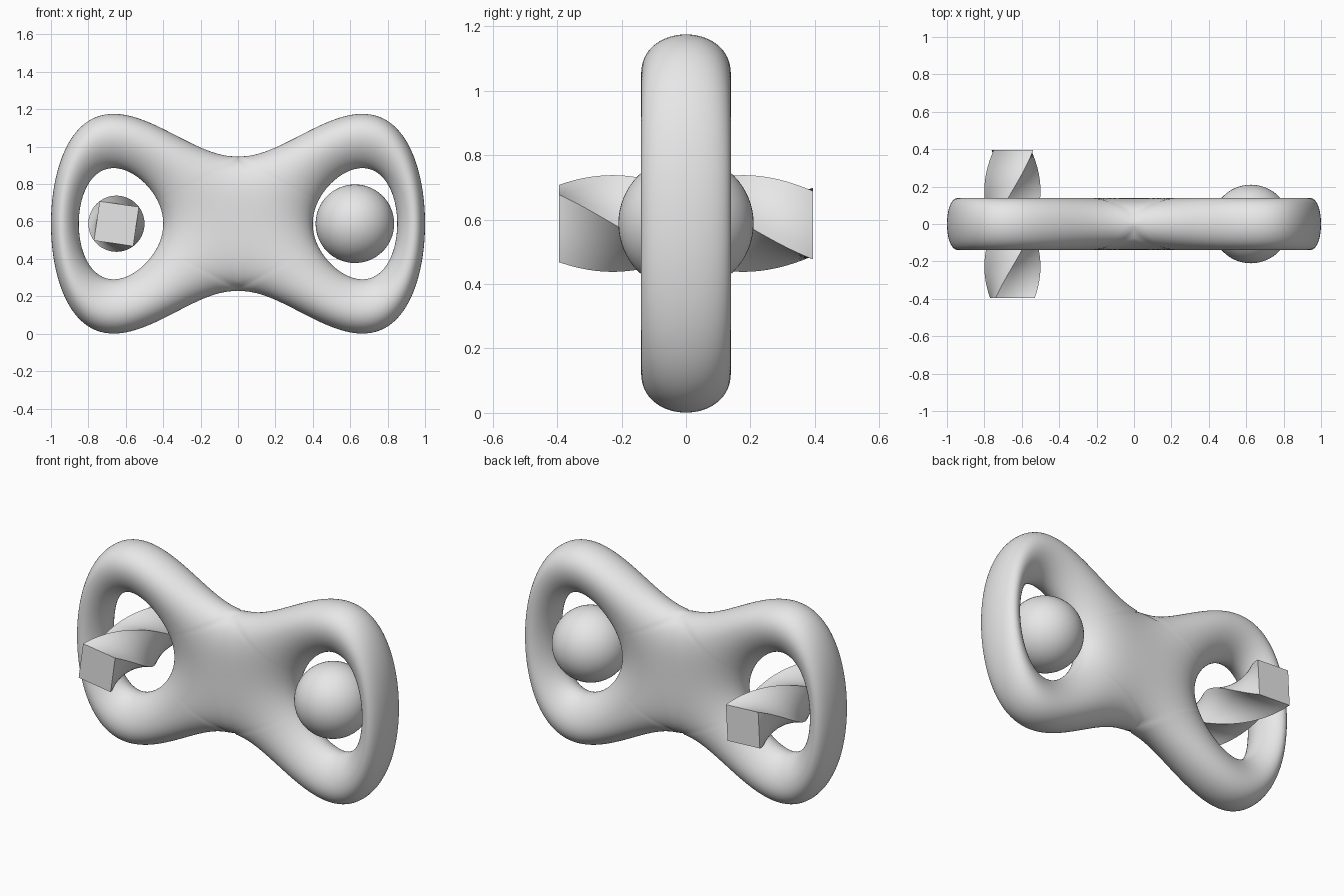
import bpy, bmesh, math

if "Cube" in bpy.data.objects:
    bpy.data.objects.remove(bpy.data.objects["Cube"], do_unlink=True)

MID_Z = 0.588

grey = bpy.data.materials.new("plain_grey")
grey.use_nodes = True
grey.diffuse_color = (0.8, 0.8, 0.8, 1)
grey.node_tree.nodes["Principled BSDF"].inputs["Base Color"].default_value = (0.8, 0.8, 0.8, 1)


def finish(name, bm, location):
    mesh = bpy.data.meshes.new(name)
    bm.to_mesh(mesh)
    bm.free()
    mesh.materials.append(grey)
    obj = bpy.data.objects.new(name, mesh)
    obj.location = location
    bpy.context.collection.objects.link(obj)
    bpy.ops.object.select_all(action='DESELECT')
    obj.select_set(True)
    bpy.context.view_layer.objects.active = obj
    bpy.ops.object.shade_smooth_by_angle(angle=math.radians(35))
    return obj


def skin(bm, rows, closed=False):
    """Join rows of vertices with quads."""
    for a, b in zip(rows, rows[1:]):
        n = len(a)
        for j in range(n if closed else n - 1):
            k = (j + 1) % n
            bm.faces.new((a[j], a[k], b[k], b[j]))


# Figure-eight ring: a tube of constant depth around a lemniscate.
# One eighth is swept as rays around the hole centre, then mirrored.
DEPTH = 0.148
CENTRE = math.sqrt(0.5)
SIZE = 1 / math.sqrt((1 + math.sqrt(1 + 4 * DEPTH)) / 2)
STEPS = 32


def field(x, z):
    return x * x * (1 - x * x) - z * z


def ray_point(angle, level, far):
    """Point on the ray from the hole centre where the field has this level."""
    near = 0.0
    for _ in range(40):
        r = (near + far) / 2
        if field(CENTRE + r * math.cos(angle), r * math.sin(angle)) > level:
            near = r
        else:
            far = r
    return CENTRE + far * math.cos(angle), far * math.sin(angle)


corner = math.atan2(math.sqrt(DEPTH), -CENTRE)
angles = [corner * i / 60 for i in range(60)]
angles += [corner + (math.pi - corner) * i / 16 for i in range(17)]

bm = bmesh.new()
rows = []
for angle in angles:
    far, end = 1.0, math.pi
    if angle >= corner:
        far = -CENTRE / math.cos(angle)
        wall = field(0, far * math.sin(angle))
        end = math.acos(max(-1, min(1, wall / DEPTH)))
    row = []
    for j in range(STEPS + 1):
        phi = end * j / STEPS
        x, z = ray_point(angle, DEPTH * math.cos(phi), far)
        row.append(bm.verts.new((x * SIZE, -DEPTH * math.sin(phi) * SIZE, z * SIZE * 0.99)))
    rows.append(row)
skin(bm, rows)
ring = finish("double_ring", bm, (0, 0, MID_Z))
mirror = ring.modifiers.new("mirror", 'MIRROR')
mirror.use_axis = (True, True, True)
mirror.merge_threshold = 0.0005

# Ball in the left hole
bm = bmesh.new()
bmesh.ops.create_uvsphere(bm, u_segments=64, v_segments=32, radius=0.21)
finish("ball", bm, (0.625, 0, MID_Z))

# Twisted square bar through the right hole
HALF, RADIUS, CUTS, SIDE = 0.395, 0.15, 48, 6
bm = bmesh.new()
rows = []
for i in range(CUTS + 1):
    t = i / CUTS
    turn = math.radians(37 - 175 * t)
    corners = [(RADIUS * math.cos(turn + k * math.pi / 2),
                RADIUS * math.sin(turn + k * math.pi / 2)) for k in range(4)]
    row = []
    for k in range(4):
        (x0, z0), (x1, z1) = corners[k], corners[(k + 1) % 4]
        for s in range(SIDE):
            f = s / SIDE
            row.append(bm.verts.new((x0 + (x1 - x0) * f, HALF * (2 * t - 1), z0 + (z1 - z0) * f)))
    rows.append(row)
skin(bm, rows, closed=True)
bm.faces.new(rows[0])
bm.faces.new(rows[-1])
bmesh.ops.recalc_face_normals(bm, faces=bm.faces)
finish("twisted_bar", bm, (-0.65, 0, MID_Z))
